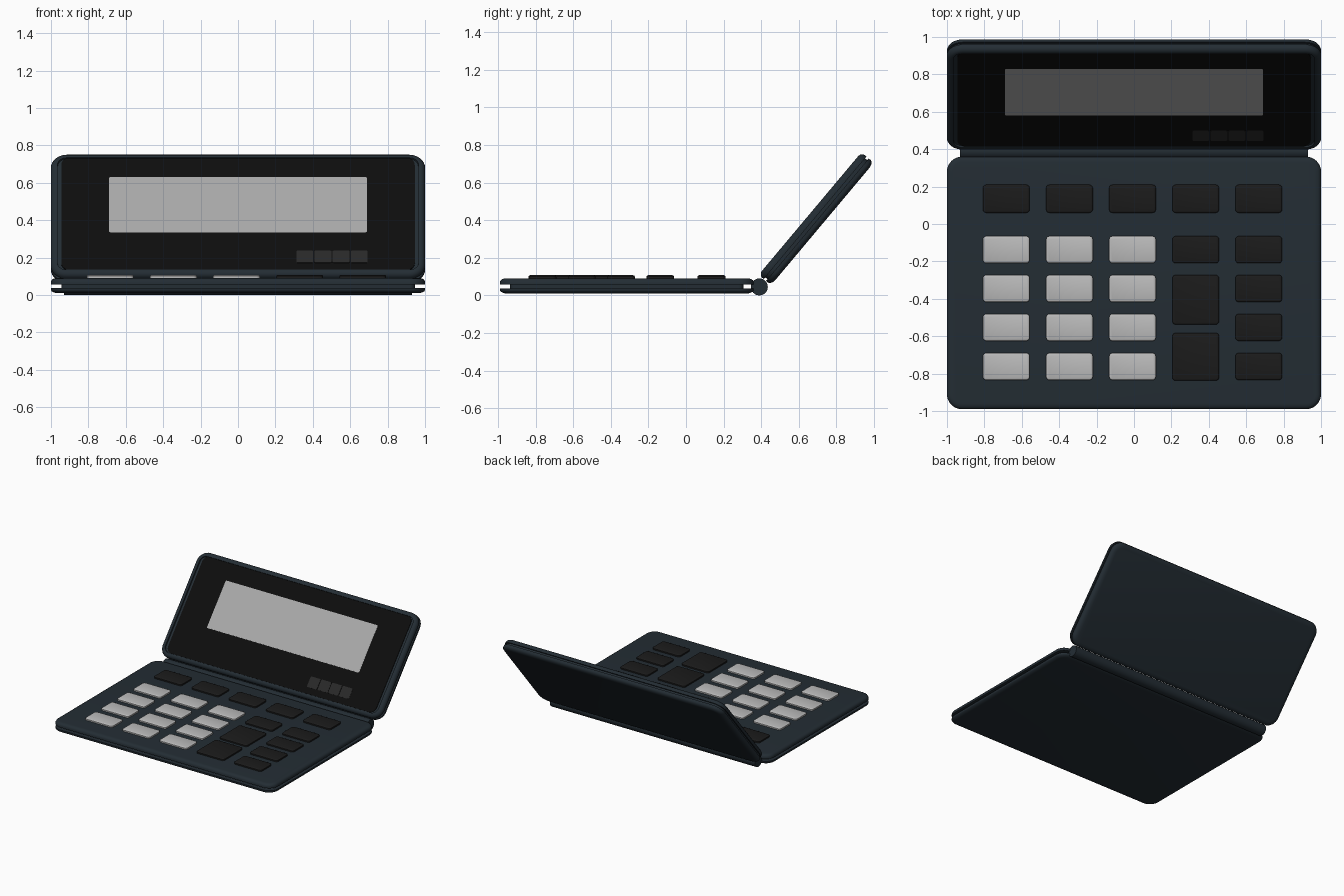
import bpy, bmesh, math
from mathutils import Matrix, Vector

if "Cube" in bpy.data.objects:
    bpy.data.objects.remove(bpy.data.objects["Cube"])


def material(name, r, g, b):
    m = bpy.data.materials.new(name)
    m.diffuse_color = (r, g, b, 1)
    m.use_nodes = True
    m.node_tree.nodes["Principled BSDF"].inputs["Base Color"].default_value = m.diffuse_color
    return m


BODY = material("slate_plastic", 0.017, 0.026, 0.034)
BLACK = material("black_plastic", 0.004, 0.004, 0.004)
DARK = material("dark_key", 0.011, 0.011, 0.011)
LIGHT = material("light_key", 0.5, 0.5, 0.5)
SCREEN = material("screen_grey", 0.40, 0.40, 0.40)
CELL = material("solar_grey", 0.022, 0.022, 0.022)


def outline(hx, hy, r, seg):
    """Rounded rectangle points, counter-clockwise."""
    pts = []
    for k, (sx, sy) in enumerate([(1, 1), (-1, 1), (-1, -1), (1, -1)]):
        for i in range(seg + 1):
            a = math.pi / 2 * (k + i / seg)
            pts.append((sx * (hx - r) + r * math.cos(a), sy * (hy - r) + r * math.sin(a)))
    return pts


def slab(name, cx, cy, w, h, r, profile, mat, matrix=None, seg=8):
    """Stack rounded rectangles; profile holds (height, inset) pairs."""
    bm = bmesh.new()
    rings = []
    for z, inset in profile:
        pts = outline(w / 2 - inset, h / 2 - inset, max(r - inset, 0.004), seg)
        rings.append([bm.verts.new((cx + x, cy + y, z)) for x, y in pts])
    n = len(rings[0])
    for lo, hi in zip(rings, rings[1:]):
        for i in range(n):
            j = (i + 1) % n
            bm.faces.new((lo[i], lo[j], hi[j], hi[i]))
    bm.faces.new(rings[0][::-1])
    bm.faces.new(rings[-1])
    if matrix:
        bm.transform(matrix)
    return finish(name, bm, mat)


def finish(name, bm, mat):
    me = bpy.data.meshes.new(name)
    bm.to_mesh(me)
    bm.free()
    ob = bpy.data.objects.new(name, me)
    bpy.context.collection.objects.link(ob)
    me.materials.append(mat)
    bpy.ops.object.select_all(action='DESELECT')
    ob.select_set(True)
    bpy.context.view_layer.objects.active = ob
    bpy.ops.object.shade_smooth_by_angle(angle=math.radians(35))
    return ob


# Base: two shells around an inset seam
slab("base", 0, -0.315, 2.0, 1.35, 0.08,
     [(0.010, 0.035), (0.012, 0.02), (0.02, 0.004), (0.026, 0), (0.037, 0), (0.037, 0.055),
      (0.057, 0.055), (0.057, 0), (0.072, 0), (0.082, 0.006), (0.088, 0.016), (0.09, 0.03)], BODY)

# Keys
def key(name, x, y, h, mat):
    top = 0.107
    slab(name, x, y, 0.25, h, 0.018,
         [(0.085, 0), (top - 0.006, 0.0), (top - 0.002, 0.003), (top, 0.008)], mat, seg=3)


cols = [-0.683, -0.345, -0.008, 0.33, 0.667]
rows = [-0.137, -0.345, -0.553, -0.762]
for i, x in enumerate(cols):
    key(f"function_key_{i}", x, 0.135, 0.15, DARK)
for r, y in enumerate(rows):
    for c in range(3):
        key(f"number_key_{r}_{c}", cols[c], y, 0.145, LIGHT)
    key(f"memory_key_{r}", cols[4], y, 0.145, DARK)
key("multiply_key", cols[3], rows[0], 0.145, DARK)
key("minus_key", cols[3], -0.405, 0.265, DARK)
key("plus_key", cols[3], -0.71, 0.255, DARK)

# Hinge barrel
bm = bmesh.new()
bmesh.ops.create_cone(bm, cap_ends=True, segments=32, radius1=0.045, radius2=0.045, depth=1.86,
                      matrix=Matrix.Translation((0, 0.39, 0.045)) @ Matrix.Rotation(math.pi / 2, 4, 'Y'))
finish("hinge", bm, BODY)

# Lid: tilted shell with a side seam and a shallow recess for the panel
tilt = Matrix.Translation((0, 0.6925, 0.4075)) @ Matrix.Rotation(math.radians(50), 4, 'X')
slab("lid", 0, 0, 2.0, 0.85, 0.085,
     [(-0.043, 0.035), (-0.04, 0.018), (-0.032, 0.005), (-0.022, 0), (-0.008, 0), (-0.008, 0.012),
      (0.008, 0.012), (0.008, 0), (0.022, 0), (0.032, 0.005), (0.04, 0.014), (0.043, 0.025),
      (0.042, 0.034), (0.032, 0.036)], BODY, tilt)

# Display panel, screen and solar cells
slab("display_panel", 0, 0.003, 1.89, 0.785, 0.05, [(0.025, 0), (0.037, 0)], BLACK, tilt)
slab("screen", 0, 0.065, 1.38, 0.385, 0.005, [(0.03, 0), (0.039, 0)], SCREEN, tilt, seg=1)
for i in range(4):
    slab(f"solar_cell_{i}", 0.357 + 0.097 * i, -0.297, 0.09, 0.085, 0.005,
         [(0.03, 0), (0.039, 0)], CELL, tilt, seg=1)
